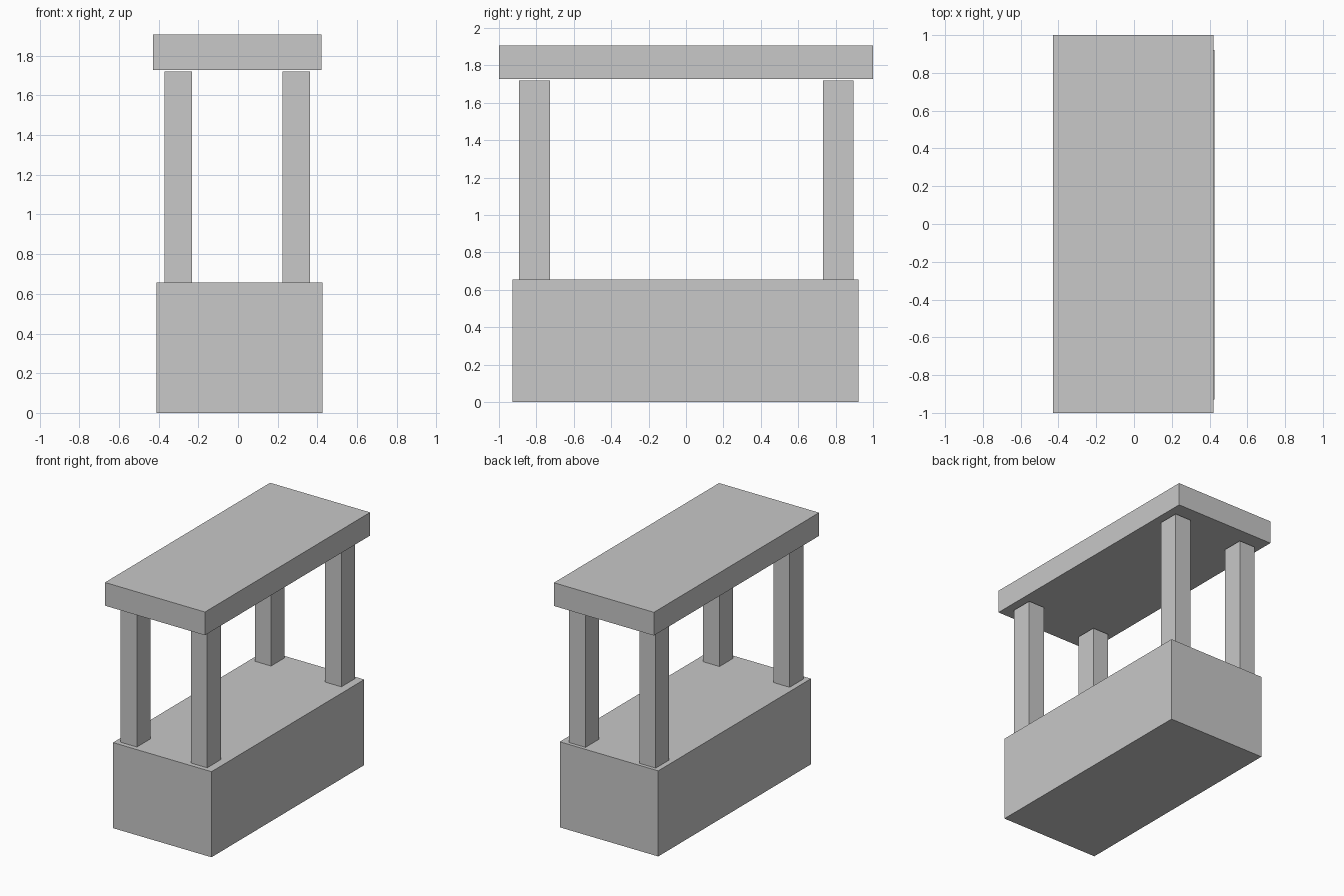
import bpy

cube = bpy.data.objects.get("Cube")
if cube:
    bpy.data.objects.remove(cube, do_unlink=True)

# Single plain grey
grey = bpy.data.materials.new("light_grey")
colour = (0.58, 0.58, 0.58, 1)
grey.diffuse_color = colour
grey.use_nodes = True
grey.node_tree.nodes["Principled BSDF"].inputs["Base Color"].default_value = colour


def box(name, x, y, z):
    """Flat-shaded box spanning the (low, high) range on each axis."""
    spans = (x, y, z)
    bpy.ops.mesh.primitive_cube_add(size=1, location=[(a + b) / 2 for a, b in spans])
    part = bpy.context.object
    part.name = name
    part.scale = [b - a for a, b in spans]
    bpy.ops.object.transform_apply(location=False, rotation=False, scale=True)
    part.data.materials.append(grey)
    return part


# Counter block
BASE_TOP = 0.656
box("counter_base", (-0.41, 0.425), (-0.928, 0.922), (0, BASE_TOP))

# Four corner posts, stopping just short of the canopy
post_x = {"right": (-0.37, -0.232), "left": (0.225, 0.364)}
post_y = {"front": (-0.893, -0.727), "back": (0.732, 0.895)}
for side, x in post_x.items():
    for end, y in post_y.items():
        box(f"{end}_{side}_post", x, y, (BASE_TOP, 1.72))

# Flat canopy slab
box("canopy", (-0.428, 0.42), (-1, 1), (1.728, 1.906))
